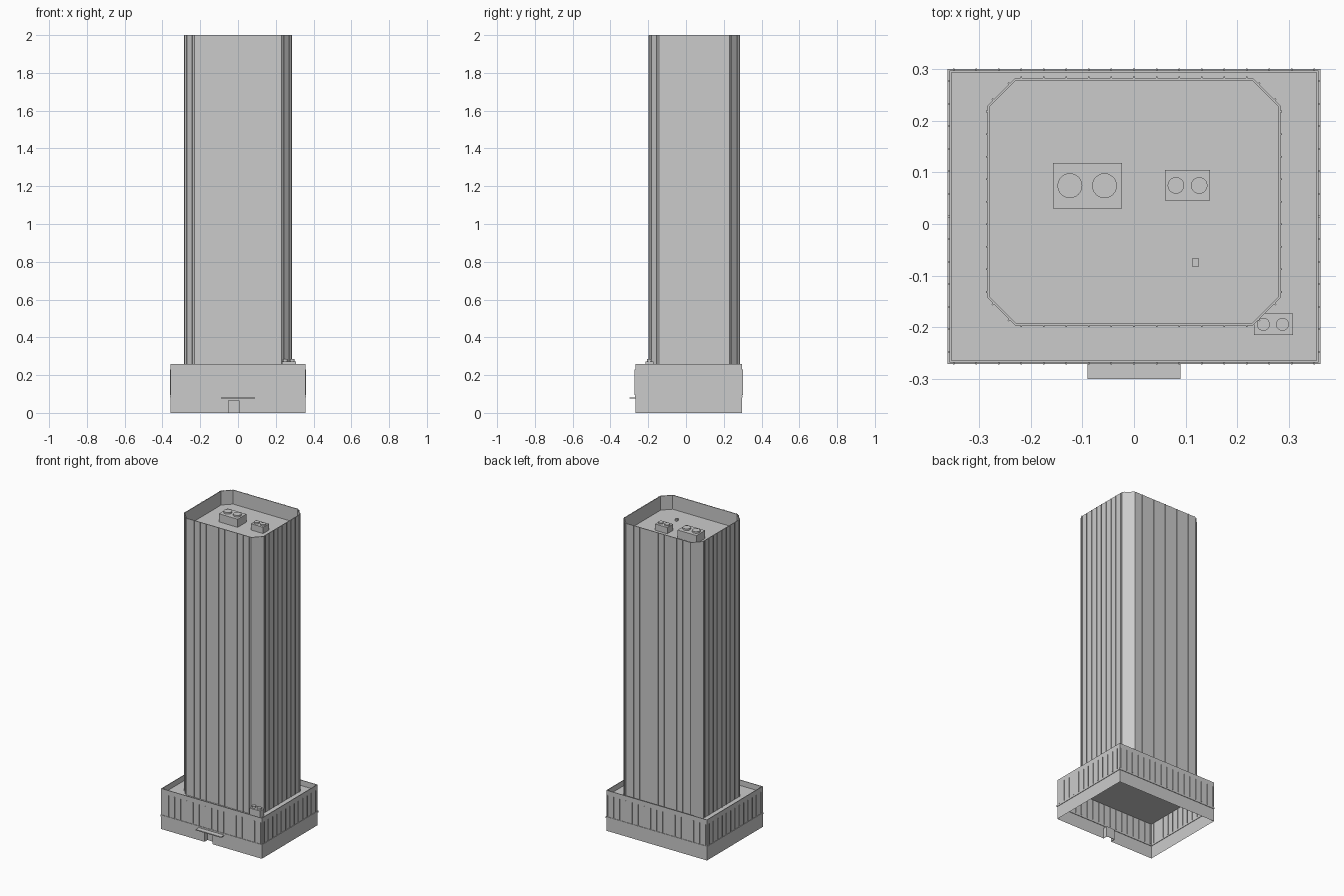
import bpy, bmesh, math
from mathutils import Vector, Matrix

cube = bpy.data.objects.get("Cube")
if cube:
    bpy.data.objects.remove(cube)

GREY = bpy.data.materials.new("concrete_grey")
GREY.use_nodes = True
GREY.diffuse_color = (0.6, 0.6, 0.6, 1)
GREY.node_tree.nodes["Principled BSDF"].inputs["Base Color"].default_value = (0.6, 0.6, 0.6, 1)

PITCH = 0.0436      # spacing of the facade fins
CY = 0.0145         # podium centre in y


def finish(bm, name):
    mesh = bpy.data.meshes.new(name)
    bm.to_mesh(mesh)
    bm.free()
    mesh.materials.append(GREY)
    obj = bpy.data.objects.new(name, mesh)
    bpy.context.collection.objects.link(obj)
    return obj


def add_box(bm, centre, size, angle=0):
    m = Matrix.Translation(centre) @ Matrix.Rotation(angle, 4, 'Z') @ Matrix.Diagonal((*size, 1))
    bmesh.ops.create_cube(bm, size=1, matrix=m)


def span_box(bm, x0, x1, y0, y1, z0, z1):
    add_box(bm, ((x0 + x1) / 2, (y0 + y1) / 2, (z0 + z1) / 2), (x1 - x0, y1 - y0, z1 - z0))


def edges(outline):
    pts = [Vector(p) for p in outline]
    return list(zip(pts, pts[1:] + pts[:1]))


def fin_positions(p, q):
    length = (q - p).length
    n = math.ceil(length / PITCH)
    return [length / 2 + (i - (n - 1) / 2) * PITCH for i in range(n)]


def wall(bm, p, q, levels, half, depth, door=None):
    """Wall sheet with one recessed slot midway between each pair of fins."""
    fins = fin_positions(p, q)
    length, d = (q - p).length, (q - p).normalized()
    cuts = [0]
    for a, b in zip(fins, fins[1:]):
        mid = (a + b) / 2
        is_door = door and abs(mid - length / 2 - door[0]) < 0.005
        h = door[1] if is_door else half
        cuts += [mid - h, mid + h]
    cuts.append(length)
    slots = []
    for i, (u0, u1) in enumerate(zip(cuts, cuts[1:])):
        for j, (z0, z1) in enumerate(zip(levels, levels[1:])):
            if door and u1 - u0 > 1.9 * door[1] and i % 2 and j < 2:
                continue        # doorway is left open
            corners = [(u0, z0), (u1, z0), (u1, z1), (u0, z1)]
            f = bm.faces.new([bm.verts.new((*(p + d * u), z)) for u, z in corners])
            if i % 2 and j == 1:
                slots.append(f)
    bmesh.ops.inset_individual(bm, faces=slots, thickness=0, depth=-depth)


def parapet_roof(bm, outline, top, thickness, drop):
    roof = bm.faces.new([bm.verts.new((x, y, top)) for x, y in outline])
    roof.normal_update()
    bmesh.ops.inset_individual(bm, faces=[roof], thickness=thickness, depth=0)
    bmesh.ops.inset_individual(bm, faces=[roof], thickness=0, depth=-drop)


def fins(name, outline, z0, z1):
    bm = bmesh.new()
    for p, q in edges(outline):
        d = (q - p).normalized()
        for u in fin_positions(p, q):
            c = p + d * u
            add_box(bm, (c.x, c.y, (z0 + z1) / 2), (0.003, 0.007, z1 - z0), math.atan2(d.y, d.x))
    finish(bm, name)


def rectangle(hx, hy, cy):
    return [(-hx, cy - hy), (hx, cy - hy), (hx, cy + hy), (-hx, cy + hy)]


def roof_unit(name, x0, x1, y0, y1, z0, z1, radius, fan_xs, rise):
    bm = bmesh.new()
    span_box(bm, x0, x1, y0, y1, z0, z1)
    for x in fan_xs:
        m = Matrix.Translation((x, (y0 + y1) / 2, z1 + rise / 2))
        bmesh.ops.create_cone(bm, cap_ends=True, segments=24, radius1=radius,
                              radius2=radius, depth=rise, matrix=m)
    finish(bm, name)


# Podium: hollow shell with ground floor windows and upper slots
podium = rectangle(0.357, 0.2825, CY)
front_y = podium[0][1]
bm = bmesh.new()
for i, (p, q) in enumerate(edges(podium)):
    door = (-PITCH / 2, 0.028) if i == 0 else None
    wall(bm, p, q, (0, 0.01, 0.066, 0.085), 0.012, 0.01, door)
    wall(bm, p, q, (0.085, 0.1, 0.22, 0.26), 0.005, 0.004)
parapet_roof(bm, podium, 0.26, 0.006, 0.035)
bmesh.ops.remove_doubles(bm, verts=bm.verts, dist=0.00005)
finish(bm, "podium")
fins("podium_fins", podium, 0.095, 0.23)

# Ledge between ground floor and upper podium
bm = bmesh.new()
for p, q in edges(podium):
    c, d = (p + q) / 2, q - p
    add_box(bm, (c.x, c.y, 0.087), (d.length + 0.006, 0.006, 0.01), math.atan2(d.y, d.x))
finish(bm, "podium_ledge")

# Entrance recess and canopy
bm = bmesh.new()
x0, x1, back = -PITCH / 2 - 0.028, -PITCH / 2 + 0.028, front_y + 0.03
span_box(bm, x0, x1, back, back + 0.002, 0, 0.066)
span_box(bm, x0 - 0.002, x0, front_y + 0.001, back, 0, 0.066)
span_box(bm, x1, x1 + 0.002, front_y + 0.001, back, 0, 0.066)
span_box(bm, x0, x1, front_y + 0.001, back, 0.066, 0.068)
finish(bm, "entrance")
bm = bmesh.new()
span_box(bm, -0.09, 0.09, -0.3, front_y, 0.075, 0.081)
finish(bm, "entrance_canopy")

# Tower: chamfered plan with tall window slots and full-height fins
hx, hy, cy, cut = 0.283, 0.239, 0.043, 0.053
tower = []
for sx, sy in ((-1, -1), (1, -1), (1, 1), (-1, 1)):
    pair = [(sx * hx, cy + sy * (hy - cut)), (sx * (hx - cut), cy + sy * hy)]
    tower += pair if sx * sy > 0 else pair[::-1]
bm = bmesh.new()
for p, q in edges(tower):
    wall(bm, p, q, (0.225, 0.24, 1.91, 2.0), 0.004, 0.004)
parapet_roof(bm, tower, 2.0, 0.005, 0.09)
bmesh.ops.remove_doubles(bm, verts=bm.verts, dist=0.00005)
finish(bm, "tower")
fins("tower_fins", tower, 0.225, 2.0)

# Rooftop machinery
roof_unit("large_cooling_unit", -0.157, -0.023, 0.03, 0.118, 1.91, 1.962, 0.024, (-0.124, -0.057), 0.01)
roof_unit("small_cooling_unit", 0.06, 0.147, 0.045, 0.104, 1.91, 1.95, 0.016, (0.081, 0.126), 0.008)
roof_unit("roof_vent", 0.112, 0.126, -0.082, -0.067, 1.91, 1.924, 0, (), 0)
roof_unit("podium_cooling_unit", 0.232, 0.307, -0.215, -0.173, 0.225, 0.272, 0.0125, (0.25, 0.287), 0.012)
